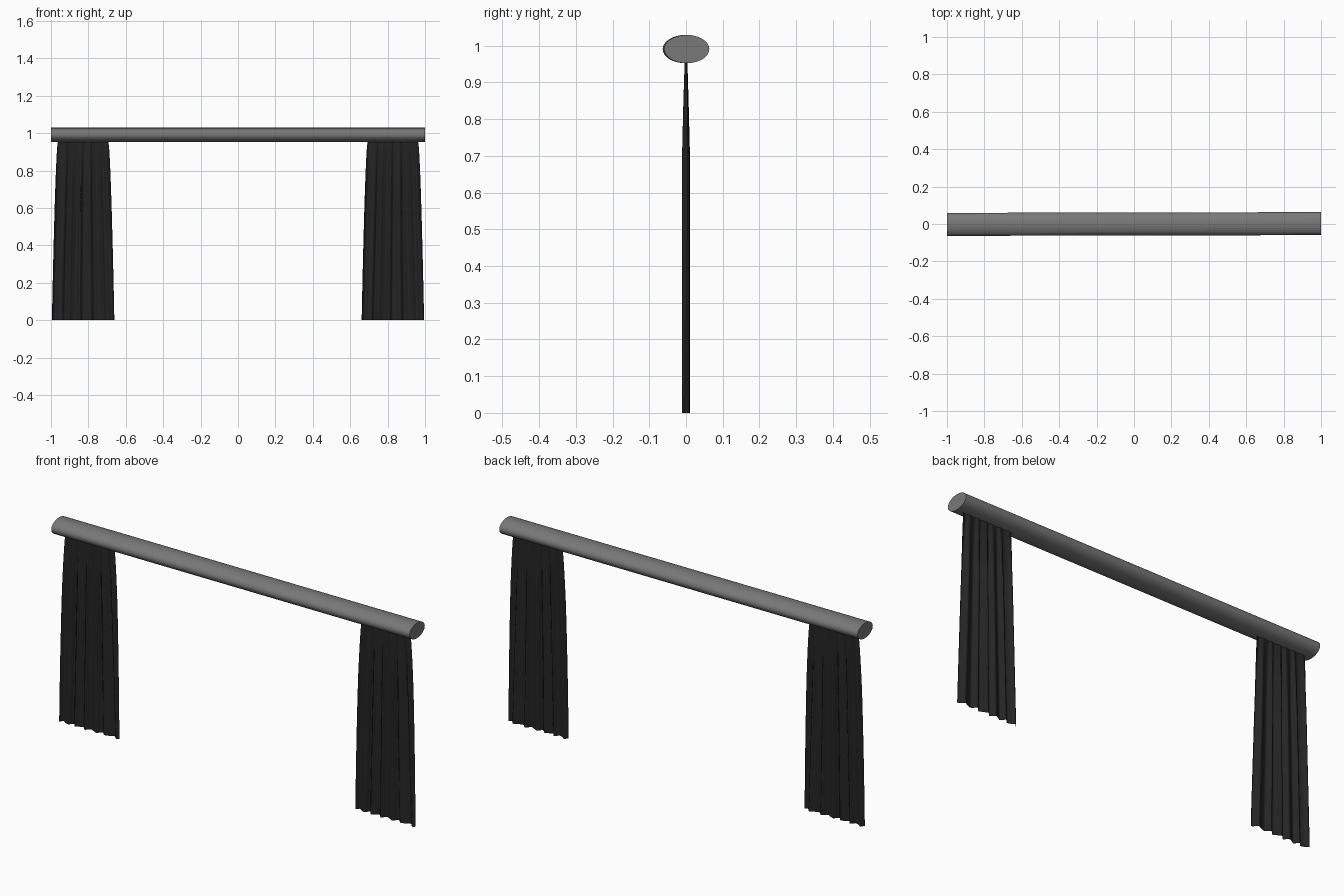
import bpy, bmesh, math
from mathutils import Matrix

if "Cube" in bpy.data.objects:
    bpy.data.objects.remove(bpy.data.objects["Cube"])


def material(name, value):
    m = bpy.data.materials.new(name)
    m.diffuse_color = (value, value, value, 1)
    m.use_nodes = True
    m.node_tree.nodes["Principled BSDF"].inputs["Base Color"].default_value = m.diffuse_color
    return m


grey = material("rod_grey", 0.19)
black = material("curtain_black", 0.018)


def make_object(name, bm, mat):
    me = bpy.data.meshes.new(name)
    bm.to_mesh(me)
    bm.free()
    me.materials.append(mat)
    ob = bpy.data.objects.new(name, me)
    bpy.context.collection.objects.link(ob)
    return ob


# Curtain rod: capped elliptical cylinder along x, a hair off square
bm = bmesh.new()
bmesh.ops.create_cone(bm, cap_ends=True, segments=32, radius1=1, radius2=1, depth=2)
bm.transform(Matrix.Translation((0, 0, 0.991)) @ Matrix.Rotation(0.002, 4, 'Z')
             @ Matrix.Diagonal((1, 0.0615, 0.0385, 1)) @ Matrix.Rotation(math.pi / 2, 4, 'Y'))
make_object("curtain_rod", bm, grey)


# Curtain: pleated sheet that flares and deepens from the rod down
def curtain(name, side):
    nx, nz, top = 96, 24, 0.965
    bm = bmesh.new()
    rows = []
    for j in range(nz + 1):
        z = top * j / nz
        drop = 1 - z / top
        half = 0.134 + 0.033 * drop ** 0.6
        amp = 0.003 + 0.0085 * min(1, drop / 0.3) ** 0.8
        row = []
        for i in range(nx + 1):
            u = 2 * i / nx - 1
            phase = 6 * math.pi * u + 0.9 * math.sin(2.3 * u + 1.5 * drop)
            y = amp * (0.75 * math.sin(phase) + 0.25 * math.sin(1.7 * phase + 1))
            row.append(bm.verts.new((side * 0.828 + half * u, y, z)))
        rows.append(row)
    for a, b in zip(rows, rows[1:]):
        for i in range(nx):
            bm.faces.new((a[i], a[i + 1], b[i + 1], b[i])).smooth = True
    make_object(name, bm, black)


curtain("left_curtain", -1)
curtain("right_curtain", 1)
